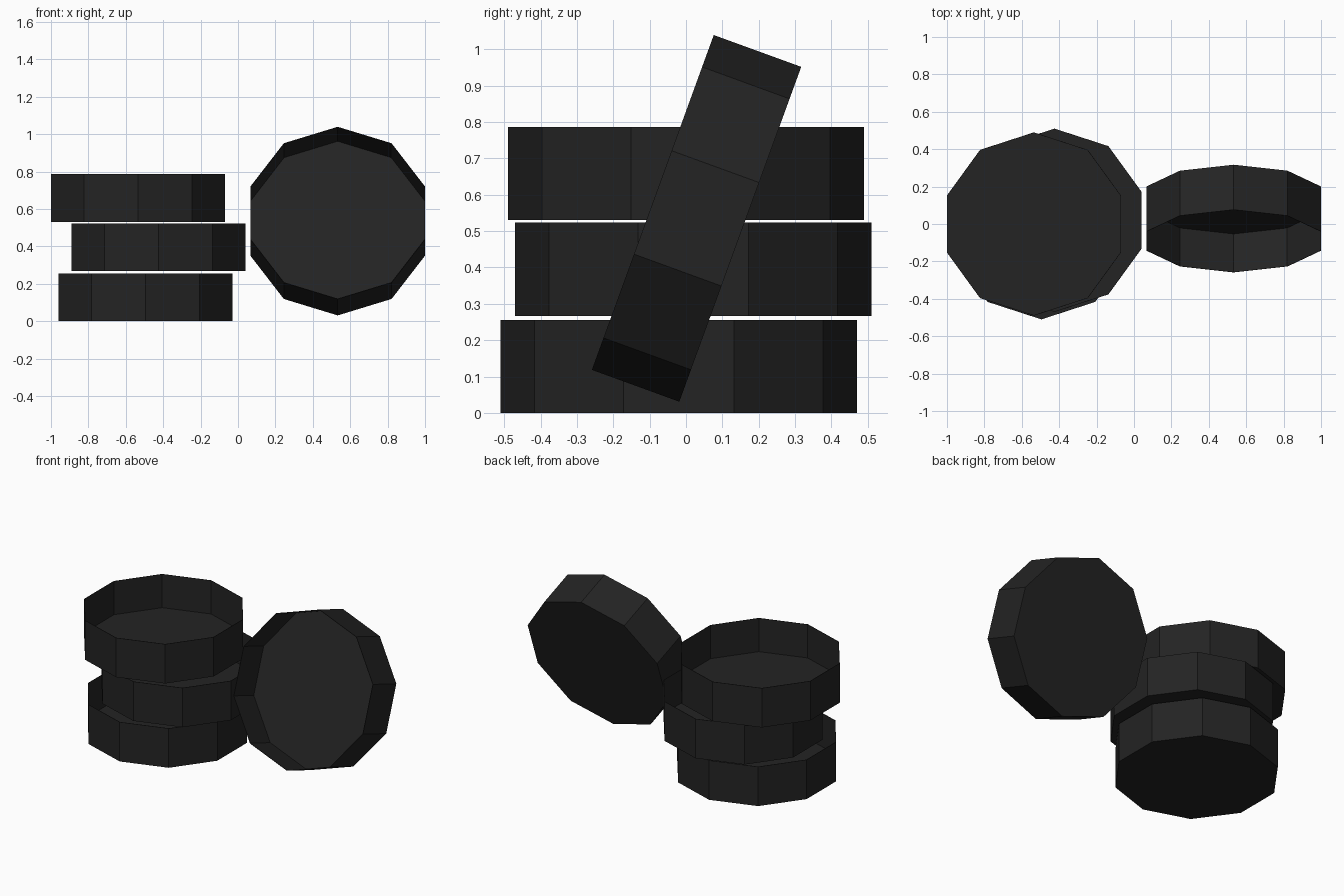
import bpy, bmesh, math
from mathutils import Matrix

if "Cube" in bpy.data.objects:
    bpy.data.objects.remove(bpy.data.objects["Cube"])

SIDES, RADIUS, HEIGHT = 10, 0.49, 0.256
WALL, FLOOR = 0.003, 0.038

black = bpy.data.materials.new("matte_black")
black.diffuse_color = (0.017, 0.017, 0.017, 1)
black.use_nodes = True
black.node_tree.nodes["Principled BSDF"].inputs["Base Color"].default_value = black.diffuse_color


def cup(name, centre, tilt=0):
    """Thin-walled ten-sided cup, open along local +z, centred on its mid-height."""
    bm = bmesh.new()

    def ring(r, z):
        return [bm.verts.new((r * math.sin(i * math.tau / SIDES),
                              r * math.cos(i * math.tau / SIDES), z - HEIGHT / 2))
                for i in range(SIDES)]

    # outer base, outer rim, inner rim, inner floor
    rings = [ring(RADIUS, 0), ring(RADIUS, HEIGHT),
             ring(RADIUS - WALL, HEIGHT), ring(RADIUS - WALL, FLOOR)]
    for a, b in zip(rings, rings[1:]):
        for i in range(SIDES):
            j = (i + 1) % SIDES
            bm.faces.new((a[i], a[j], b[j], b[i]))
    bm.faces.new(rings[0])
    bm.faces.new(rings[-1])
    bmesh.ops.recalc_face_normals(bm, faces=bm.faces)
    bm.transform(Matrix.Translation(centre) @ Matrix.Rotation(tilt, 4, 'X'))
    mesh = bpy.data.meshes.new(name)
    bm.to_mesh(mesh)
    bm.free()
    mesh.materials.append(black)
    bpy.context.collection.objects.link(bpy.data.objects.new(name, mesh))


# Loose stack of three cups
cup("bottom_cup", (-0.495, -0.02, 0.128))
cup("middle_cup", (-0.425, 0.02, 0.395))
cup("top_cup", (-0.535, 0.0, 0.658))
# Cup leaning on its edge, opening toward the front
cup("leaning_cup", (0.533, 0.029, 0.535), math.radians(70))
